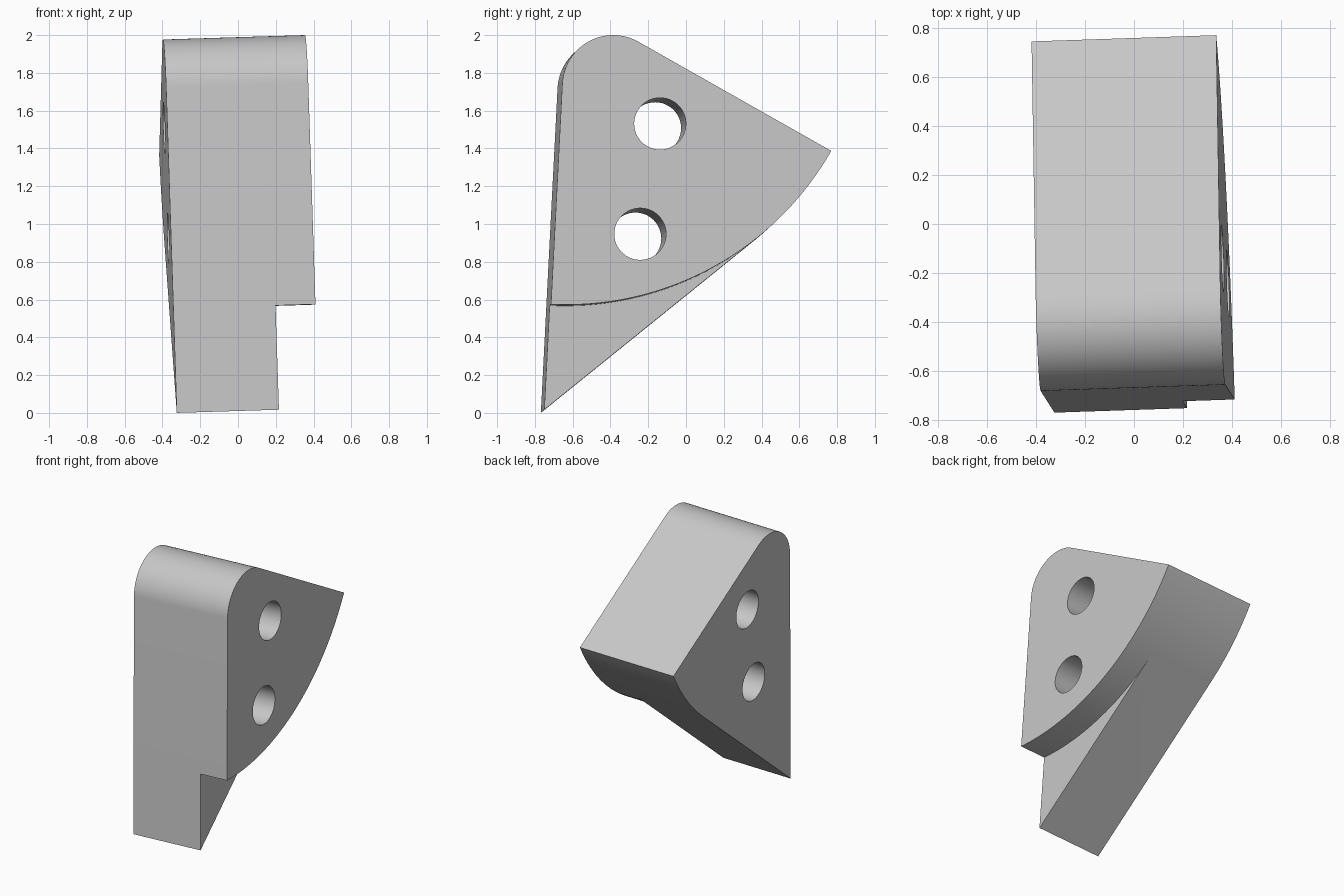
import bpy
import bmesh
from math import radians, cos, sin

cube = bpy.data.objects.get("Cube")
if cube:
    bpy.data.objects.remove(cube, do_unlink=True)

# Slight lean of the block's thickness axis, and the three depth levels along it
LEAN_Y, LEAN_Z = 0.0337, 0.031
RIGHT, STEP, LEFT = -0.35, 0.192, 0.404


def place(point, depth):
    """Put a side-profile point at a depth along the leaning axis."""
    y = point[0] + (depth - LEFT) * LEAN_Y
    z = point[1] + (depth - LEFT) * LEAN_Z
    return (depth - LEAN_Y * y - LEAN_Z * z, y, z)


def arc(center, radius, start, end, steps):
    angles = [radians(start + (end - start) * i / steps) for i in range(steps + 1)]
    return [(center[0] + radius * cos(a), center[1] + radius * sin(a)) for a in angles]


def ring(bm, points, depth):
    return [bm.verts.new(place(p, depth)) for p in points]


def walls(bm, a, b):
    for i in range(len(a)):
        j = (i + 1) % len(a)
        bm.faces.new((a[i], a[j], b[j], b[i]))


def make_object(name, bm):
    bmesh.ops.recalc_face_normals(bm, faces=bm.faces[:])
    mesh = bpy.data.meshes.new(name)
    bm.to_mesh(mesh)
    bm.free()
    obj = bpy.data.objects.new(name, mesh)
    bpy.context.collection.objects.link(obj)
    return obj


grey = bpy.data.materials.new("light grey")
grey.use_nodes = True
colour = (0.57, 0.57, 0.57, 1)
grey.diffuse_color = colour
grey.node_tree.nodes["Principled BSDF"].inputs["Base Color"].default_value = colour

# Side profile: tail point, curved underside and rounded top
sweep = (-0.632, 2.186)
tail = [(-0.743, 0.0235)]
under_step = arc(sweep, 1.613, 267.06, 308.86, 24)
under_back = arc(sweep, 1.613, 308.86, 330.3, 12)
dome = arc((-0.385, 1.73), 0.27, 60.4, 177.06, 32)
corner, inner = under_step[:1], under_step[1:-1]
shared = under_back + dome + corner

# Block: full profile up to the step, then the shorter profile beyond it
bm = bmesh.new()
base = ring(bm, tail + shared, RIGHT)
middle = ring(bm, tail + shared, STEP)
middle_inner = ring(bm, inner, STEP)
outer = ring(bm, shared + inner, LEFT)
walls(bm, base, middle)
walls(bm, middle[1:] + middle_inner, outer)
bm.faces.new(base)
bm.faces.new(outer)
bm.faces.new([middle[0], middle[-1]] + middle_inner + [middle[1]])
block = make_object("wedge_block", bm)
block.data.materials.append(grey)

# Two round holes through the thickness
bpy.context.view_layer.objects.active = block
for center in ((-0.1375, 1.531), (-0.2425, 0.947)):
    bm = bmesh.new()
    circle = arc(center, 0.137, 0, 360, 48)[:-1]
    near, far = ring(bm, circle, RIGHT - 0.2), ring(bm, circle, LEFT + 0.2)
    walls(bm, near, far)
    bm.faces.new(near)
    bm.faces.new(far)
    cutter = make_object("hole_cutter", bm)
    cutter.hide_render = True
    cutter.data.materials.append(grey)
    cut = block.modifiers.new("hole", "BOOLEAN")
    cut.operation, cut.solver, cut.object = "DIFFERENCE", "EXACT", cutter
    bpy.ops.object.modifier_apply(modifier=cut.name)
    bpy.data.objects.remove(cutter, do_unlink=True)

# Smooth curves with crisp edges
bpy.ops.object.select_all(action="DESELECT")
block.select_set(True)
bpy.ops.object.shade_smooth_by_angle(angle=radians(20))
